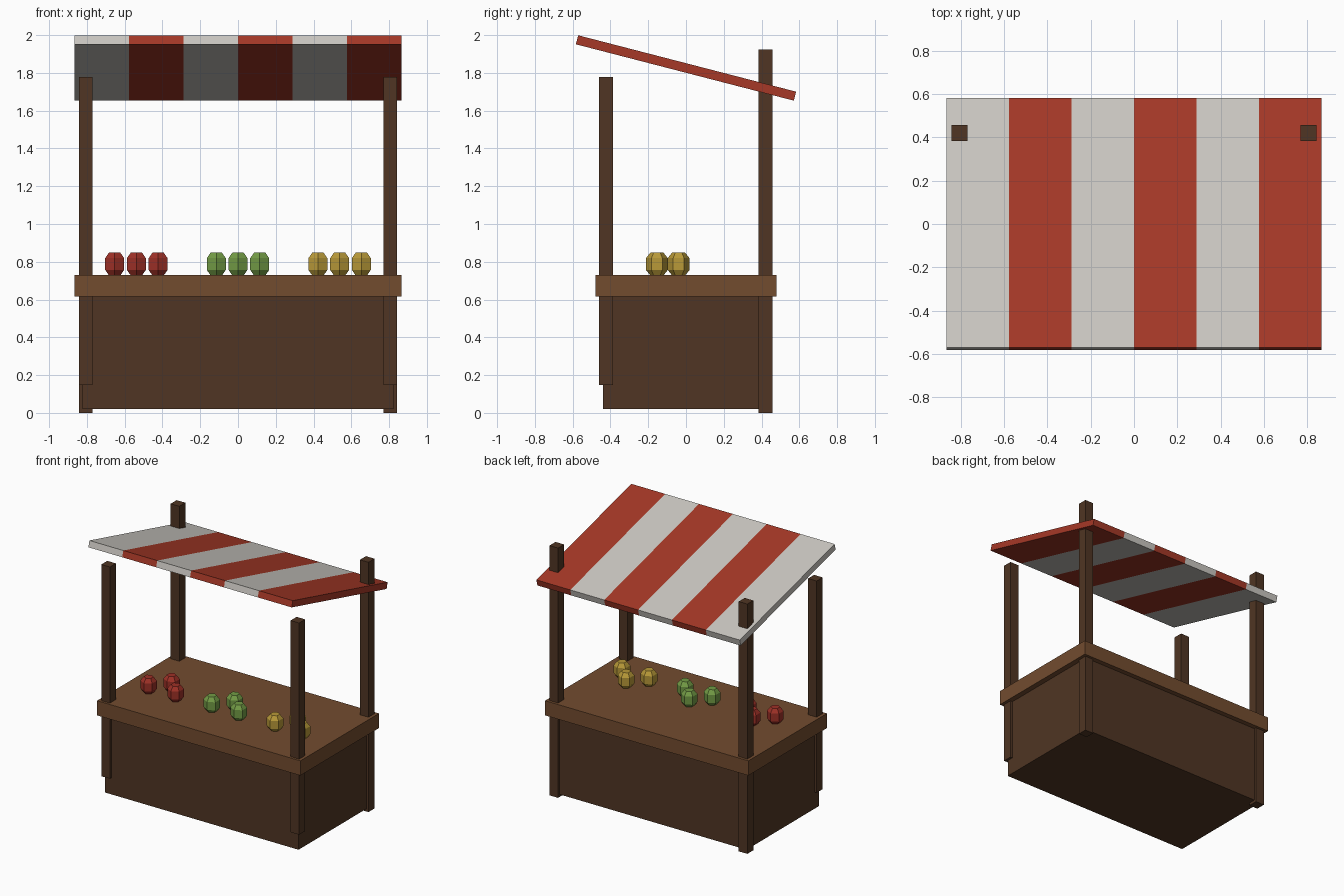
import bpy, bmesh, math
from mathutils import Matrix, Vector

if "Cube" in bpy.data.objects:
    bpy.data.objects.remove(bpy.data.objects["Cube"])


def material(name, r, g, b):
    m = bpy.data.materials.new(name)
    m.use_nodes = True
    m.diffuse_color = (r, g, b, 1)
    m.node_tree.nodes["Principled BSDF"].inputs["Base Color"].default_value = (r, g, b, 1)
    return m


dark_wood = material("dark wood", 0.08, 0.036, 0.017)
light_wood = material("light wood", 0.17, 0.072, 0.028)
white_cloth = material("white cloth", 0.60, 0.58, 0.54)
red_cloth = material("red cloth", 0.38, 0.04, 0.02)
red_fruit = material("red fruit", 0.34, 0.03, 0.02)
green_fruit = material("green fruit", 0.17, 0.33, 0.06)
yellow_fruit = material("yellow fruit", 0.48, 0.32, 0.04)


def finish(name, bm, *mats):
    mesh = bpy.data.meshes.new(name)
    bm.to_mesh(mesh)
    bm.free()
    for m in mats:
        mesh.materials.append(m)
    obj = bpy.data.objects.new(name, mesh)
    bpy.context.scene.collection.objects.link(obj)
    return obj


def box_mesh(size, centre=(0, 0, 0)):
    bm = bmesh.new()
    bmesh.ops.create_cube(bm, size=1, matrix=Matrix.Translation(centre) @ Matrix.Diagonal((*size, 1)))
    return bm


def box(name, width, depth, z0, z1, mat, x=0, y=0):
    return finish(name, box_mesh((width, depth, z1 - z0), (x, y, (z0 + z1) / 2)), mat)


# Stand and counter
box("stall_base", 1.648, 0.88, 0.02, 0.62, dark_wood)
box("counter_top", 1.732, 0.956, 0.617, 0.73, light_wood)

# Posts: the front pair is raised off the ground, the back pair pierces the awning
for side, sx in (("right", -1), ("left", 1)):
    box(f"front_post_{side}", 0.073, 0.073, 0.148, 1.778, dark_wood, sx * 0.806, -0.423)
    box(f"back_post_{side}", 0.073, 0.073, 0, 1.923, dark_wood, sx * 0.806, 0.421)

# Sloping awning, cut into six alternating stripes
WIDTH, STRIPES = 1.732, 6
bm = box_mesh((WIDTH, 1.192, 0.049))
for i in range(1, STRIPES):
    bmesh.ops.bisect_plane(bm, geom=bm.verts[:] + bm.edges[:] + bm.faces[:],
                           plane_co=Vector((WIDTH * (i / STRIPES - 0.5), 0, 0)),
                           plane_no=Vector((1, 0, 0)))
for f in bm.faces:
    stripe = (f.calc_center_median().x / WIDTH + 0.5) * STRIPES
    f.material_index = min(int(stripe), STRIPES - 1) % 2
awning = finish("awning", bm, white_cloth, red_cloth)
awning.location.z = 1.826
awning.rotation_euler.x = -math.radians(14.5)


# Six-sided fruit with bevelled shoulders
def fruit(name, x, y, mat):
    bm = bmesh.new()
    rings = []
    for r, z in ((0.034, 0), (0.058, 0.03), (0.058, 0.092), (0.034, 0.122)):
        rings.append([bm.verts.new((r * math.sin(a * math.tau / 6), r * math.cos(a * math.tau / 6), z))
                      for a in range(6)])
    for low, high in zip(rings, rings[1:]):
        for i in range(6):
            j = (i + 1) % 6
            bm.faces.new((low[i], low[j], high[j], high[i]))
    bm.faces.new(rings[0])
    bm.faces.new(rings[-1])
    bmesh.ops.recalc_face_normals(bm, faces=bm.faces[:])
    finish(name, bm, mat).location = (x, y, 0.727)


# Three groups of three, the middle fruit set back
for kind, cx, mat in (("red", -0.538, red_fruit), ("green", 0, green_fruit), ("yellow", 0.538, yellow_fruit)):
    for k in (-1, 0, 1):
        fruit(f"{kind}_fruit_{k + 2}", cx + k * 0.115, -0.154 if k else -0.039, mat)
